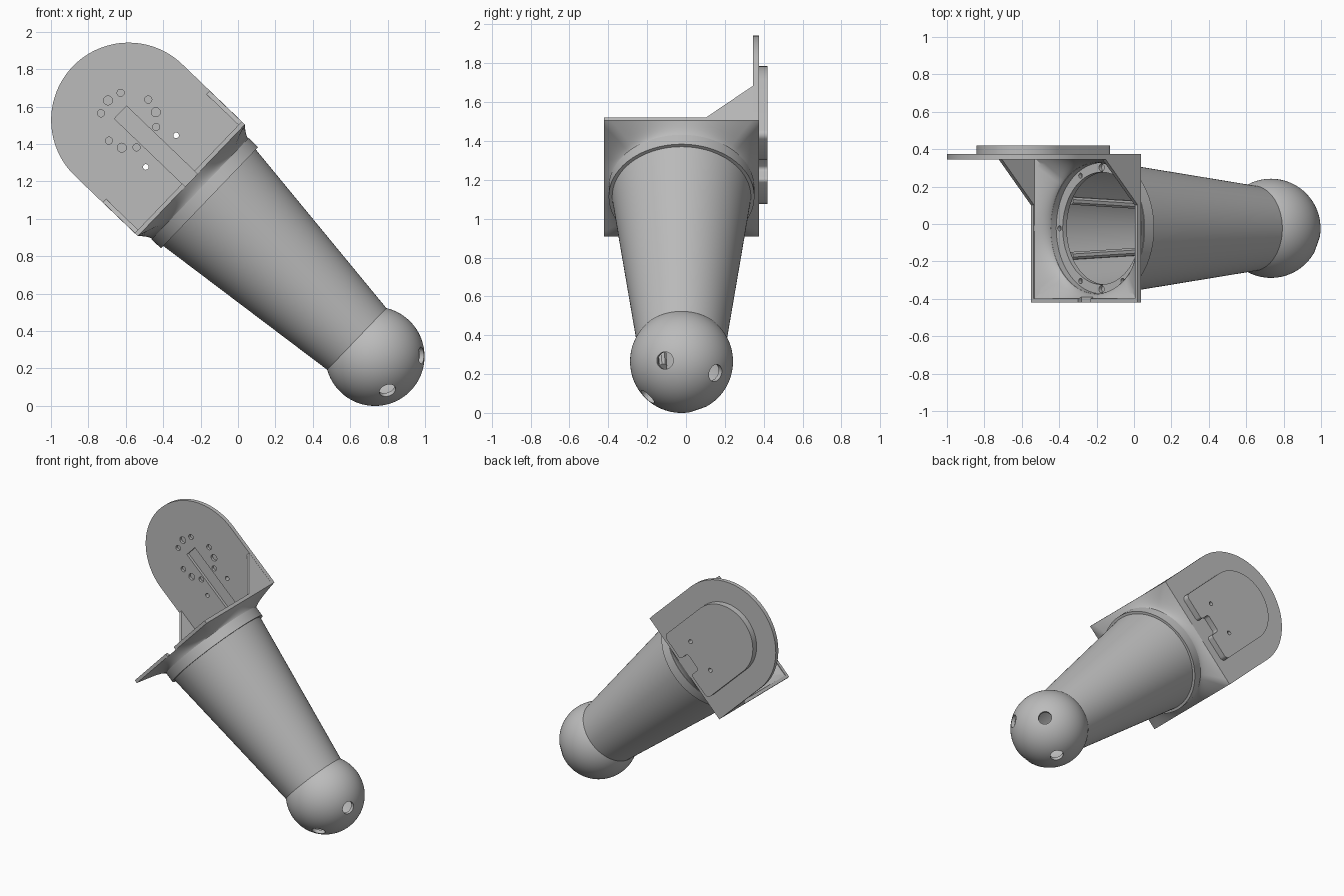
import bpy, bmesh, math
from math import sin, cos, pi, radians
from mathutils import Matrix, Vector

if "Cube" in bpy.data.objects:
    bpy.data.objects.remove(bpy.data.objects["Cube"])

# Local frame: z runs up the limb axis, x across it, y to the back
FRAME = Matrix.Translation((-0.585, 0, 1.528)) @ Matrix.Rotation(radians(-46.2), 4, 'Y')
MID = -0.023          # y of the limb axis
SEG = 128

grey = bpy.data.materials.new("light grey plastic")
grey.use_nodes = True
grey.diffuse_color = (0.5, 0.5, 0.5, 1)
grey.node_tree.nodes["Principled BSDF"].inputs["Base Color"].default_value = (0.5, 0.5, 0.5, 1)
parts = []


def finish(name, bm, helper=False):
    bmesh.ops.remove_doubles(bm, verts=bm.verts, dist=0.00001)
    bmesh.ops.recalc_face_normals(bm, faces=bm.faces)
    mesh = bpy.data.meshes.new(name)
    bm.to_mesh(mesh)
    bm.free()
    mesh.materials.append(grey)
    obj = bpy.data.objects.new(name, mesh)
    bpy.context.collection.objects.link(obj)
    obj.matrix_world = FRAME
    obj.hide_render = helper
    if not helper:
        parts.append(obj)
    return obj


def skin(name, rings, closed):
    bm = bmesh.new()
    rows = [[bm.verts.new(p) for p in ring] for ring in rings]
    pairs = list(zip(rows, rows[1:])) + ([(rows[-1], rows[0])] if closed else [])
    for a, b in pairs:
        for i in range(SEG):
            j = (i + 1) % SEG
            bm.faces.new((a[i], a[j], b[j], b[i]))
    return finish(name, bm)


def prism(name, points, offset):
    bm = bmesh.new()
    face = bm.faces.new([bm.verts.new(p) for p in points])
    top = bmesh.ops.extrude_face_region(bm, geom=[face])["geom"]
    bmesh.ops.translate(bm, vec=offset, verts=[v for v in top if isinstance(v, bmesh.types.BMVert)])
    return finish(name, bm)


def add_rod(bm, start, end, radius, sides=24):
    start, end = Vector(start), Vector(end)
    turn = (end - start).to_track_quat('Z', 'Y').to_matrix().to_4x4()
    bmesh.ops.create_cone(bm, cap_ends=True, segments=sides, radius1=radius, radius2=radius,
                          depth=(end - start).length,
                          matrix=Matrix.Translation((start + end) / 2) @ turn)


def add_box(bm, low, high):
    low, high = Vector(low), Vector(high)
    bmesh.ops.create_cube(bm, size=1, matrix=Matrix.Translation((low + high) / 2)
                          @ Matrix.Diagonal((*(high - low), 1)))


def carve(obj, bm):
    cutter = finish("cutter", bm, helper=True)
    mod = obj.modifiers.new("cut", 'BOOLEAN')
    mod.operation, mod.solver, mod.object = 'DIFFERENCE', 'EXACT', cutter
    bpy.context.view_layer.update()
    graph = bpy.context.evaluated_depsgraph_get()
    mesh = bpy.data.meshes.new_from_object(obj.evaluated_get(graph))
    obj.modifiers.clear()
    obj.data = mesh
    bpy.data.objects.remove(cutter)


def arc(cx, cz, r, start, end, steps):
    return [(cx + r * cos(radians(start + (end - start) * i / steps)),
             cz + r * sin(radians(start + (end - start) * i / steps))) for i in range(steps + 1)]


# Hollow tapered limb with collar, inner lip and ball end, as one lathe profile
ball = -1.825
outer = arc(0, ball, 0.265, -90, 30.5, 48)
inner = arc(0, ball, 0.24, 27.5, -90, 40)
profile = outer + [(0.357, -0.60), (0.375, -0.60), (0.375, -0.53), (0.35, -0.53),
                   (0.35, -0.57), (0.30, -0.57), (0.30, -0.60), (0.335, -0.60)] + inner
limb = skin("limb_and_ball", [[(r * cos(2 * pi * i / SEG), MID + r * sin(2 * pi * i / SEG), z)
                               for i in range(SEG)] for r, z in profile], False)

# Four openings in the ball and screw holes in the lip
bm = bmesh.new()
for k in range(4):
    a, tilt = radians(-26 + 90 * k), radians(48)
    way = Vector((sin(tilt) * cos(a), sin(tilt) * sin(a), -cos(tilt)))
    centre = Vector((0, MID, ball))
    add_rod(bm, centre + way * 0.15, centre + way * 0.35, 0.045, 32)
for k in range(12):
    if k % 2 == 0 or k in (3, 9):
        a = radians(30 * k)
        x, y = 0.325 * cos(a), MID + 0.325 * sin(a)
        add_rod(bm, (x, y, -0.59), (x, y, -0.55), 0.02 if k % 2 else 0.014, 16)
carve(limb, bm)

# Guide rails inside the limb
bm = bmesh.new()
for sx in (-1, 1):
    for sy in (-1, 1):
        x, y = sx * 0.87, sy * 0.46
        add_rod(bm, (x * 0.32, MID + y * 0.32, -0.61),
                (x * 0.205, MID + y * 0.205, -1.68), 0.022, 8)
finish("inner_rails", bm)


# Flared frame: square rim blending into the round collar
def blend_ring(z, f, inset, radius):
    ring = []
    for i in range(SEG):
        c, s = cos(2 * pi * i / SEG), sin(2 * pi * i / SEG)
        m = max(abs(c), abs(s))
        ring.append(((1 - f) * c / m * (0.413 - inset) + f * c * radius,
                     MID + (1 - f) * s / m * (0.398 - inset) + f * s * radius, z))
    return ring


STEPS = 12
ease = [(i / STEPS, sin(i / STEPS * pi / 2)) for i in range(STEPS + 1)]
rings = [blend_ring(-0.442, 0, 0, 0.37)]
rings += [blend_ring(-0.465 - 0.075 * s, f, 0, 0.37) for s, f in ease]
rings += [blend_ring(-0.447 - 0.093 * s, f, 0.022, 0.35) for s, f in reversed(ease)]
rings.append(blend_ring(-0.442, 0, 0.022, 0.35))
frame = skin("flared_frame", rings, True)
bm = bmesh.new()
add_box(bm, (-0.047, -0.45, -0.465), (0.047, 0.365, -0.42))
carve(frame, bm)

# Round-topped mounting plate
outline = arc(0, 0, 0.414, 0, 180, 64) + [(-0.414, -0.444), (0.414, -0.444)]
plate = prism("mounting_plate", [(x, 0.345, z) for x, z in outline], (0, 0.03, 0))

# Raised pad on the back, with rounded corners and a notch at its lower edge
half = (arc(0.085, -0.385, 0.02, 180, 270, 6) + arc(0.225, -0.373, 0.032, 270, 360, 8)
        + arc(0, 0, 0.257, 0, 90, 32))
half = arc(0.045, -0.345, 0.02, 90, 0, 6) + half
pad_outline = half + [(-x, z) for x, z in reversed(half[:-1])]
pad = prism("raised_back_pad", [(x, 0.37, z) for x, z in pad_outline], (0, 0.05, 0))


# Groove, ring of blind holes and two through holes
def through_holes(bm):
    for x in (-0.117, 0.117):
        add_rod(bm, (x, 0.3, -0.24), (x, 0.45, -0.24), 0.015)


bm = bmesh.new()
add_box(bm, (-0.047, 0.3, -0.47), (0.047, 0.365, 0.06))
for k in range(12):
    if k % 4 != 2:
        a = radians(30 * k)
        x, z = 0.152 * sin(a), 0.152 * cos(a)
        add_rod(bm, (x, 0.3, z), (x, 0.364, z), 0.024 if k % 4 == 0 else 0.019)
through_holes(bm)
carve(plate, bm)
bm = bmesh.new()
through_holes(bm)
carve(pad, bm)

# Triangular gussets joining plate and frame
for side, x in (("left", 0.388), ("right", -0.413)):
    prism(side + "_gusset", [(x, 0.1, -0.444), (x, 0.35, -0.444), (x, 0.35, -0.2)], (0.025, 0, 0))

# Smooth shading with crisp edges
bpy.ops.object.select_all(action='DESELECT')
for obj in parts:
    obj.select_set(True)
bpy.context.view_layer.objects.active = limb
bpy.ops.object.shade_smooth_by_angle(angle=radians(30))
